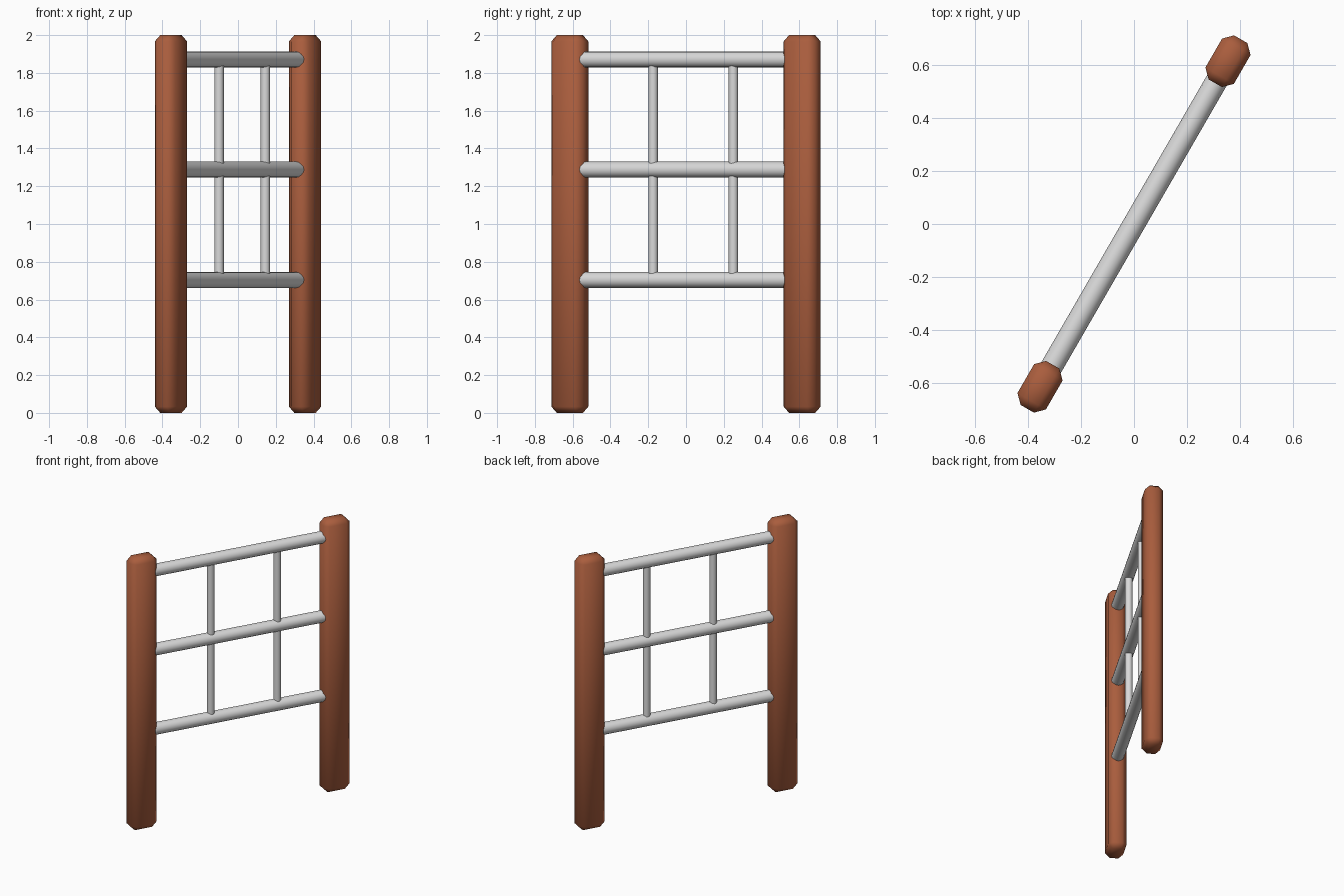
import bpy, math
from mathutils import Vector

if "Cube" in bpy.data.objects:
    bpy.data.objects.remove(bpy.data.objects["Cube"])

ANGLE = math.radians(60)          # the panel stands turned about z
DIR = Vector((math.cos(ANGLE), math.sin(ANGLE), 0))


def material(name, rgb):
    m = bpy.data.materials.new(name)
    m.diffuse_color = (*rgb, 1)
    m.use_nodes = True
    m.node_tree.nodes["Principled BSDF"].inputs["Base Color"].default_value = m.diffuse_color
    return m


wood = material("red_brown_wood", (0.40, 0.11, 0.047))
metal = material("light_grey_metal", (0.70, 0.70, 0.70))


def finish(obj, name, mat, angle):
    obj.name = name
    obj.data.materials.append(mat)
    bpy.ops.object.shade_smooth_by_angle(angle=math.radians(angle))


def bar(name, start, end, radius, sides):
    d = end - start
    bpy.ops.mesh.primitive_cylinder_add(
        vertices=sides, radius=radius, depth=d.length, location=(start + end) / 2,
        rotation=d.to_track_quat('Z', 'Y').to_euler())
    finish(bpy.context.object, name, metal, 40)


def post(name, side):
    c = DIR * 0.71 * side
    bpy.ops.mesh.primitive_cube_add(size=1, location=(c.x, c.y, 1), rotation=(0, 0, ANGLE))
    o = bpy.context.object
    o.scale = (0.192, 0.124, 2.0)
    bpy.ops.object.transform_apply(location=False, rotation=False, scale=True)
    b = o.modifiers.new("chamfer", 'BEVEL')
    b.width, b.segments = 0.033, 1
    bpy.ops.object.modifier_apply(modifier=b.name)
    finish(o, name, wood, 50)


# Two chamfered posts
post("left_post", -1)
post("right_post", 1)

# Three horizontal rails
rails = (0.704, 1.288, 1.871)
for label, z in zip(("bottom", "middle", "top"), rails):
    up = Vector((0, 0, z))
    bar(label + "_rail", up - DIR * 0.63, up + DIR * 0.63, 0.042, 16)

# Thin uprights between the rails
for label, u in (("left", -0.2), ("right", 0.29)):
    for row, z0, z1 in (("lower", rails[0], rails[1]), ("upper", rails[1], rails[2])):
        bar(f"{label}_{row}_upright", DIR * u + Vector((0, 0, z0)),
            DIR * u + Vector((0, 0, z1)), 0.025, 12)
